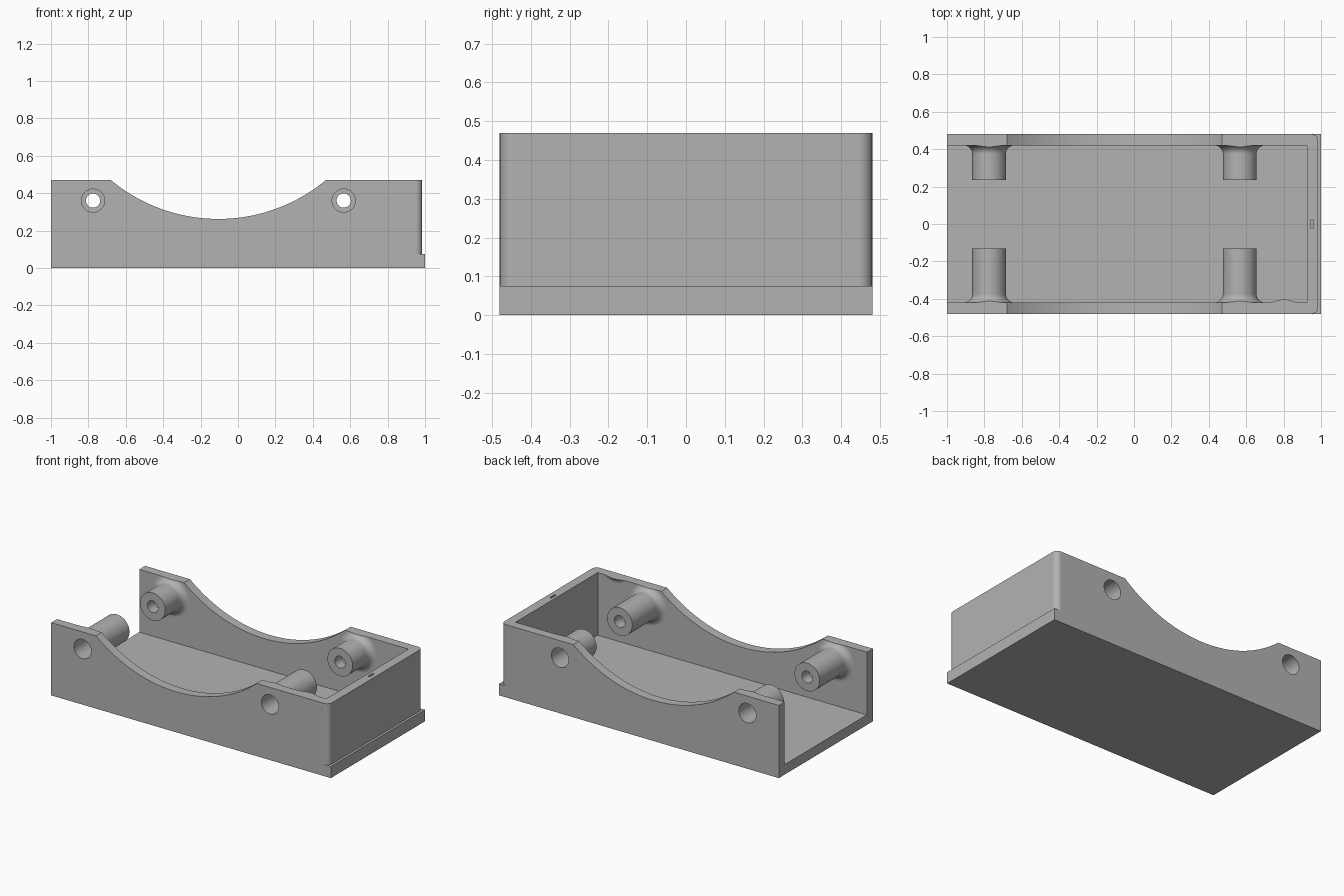
import bpy
import bmesh
from math import sin, cos, pi, radians, asin

if "Cube" in bpy.data.objects:
    bpy.data.objects.remove(bpy.data.objects["Cube"], do_unlink=True)

HALF_Y, INNER_Y, TOP = 0.48, 0.42, 0.47
SIDES = 48

grey = bpy.data.materials.new("light grey plastic")
grey.use_nodes = True
grey.diffuse_color = (0.45, 0.45, 0.45, 1)
grey.node_tree.nodes["Principled BSDF"].inputs["Base Color"].default_value = (0.45, 0.45, 0.45, 1)


def loft(name, rings):
    """Closed solid through equal-length rings of points."""
    bm = bmesh.new()
    loops = [[bm.verts.new(p) for p in ring] for ring in rings]
    n = len(loops[0])
    for a, b in zip(loops, loops[1:]):
        for i in range(n):
            j = (i + 1) % n
            bm.faces.new((a[i], a[j], b[j], b[i]))
    bm.faces.new(loops[0])
    bm.faces.new(loops[-1])
    bmesh.ops.recalc_face_normals(bm, faces=bm.faces)
    mesh = bpy.data.meshes.new(name)
    bm.to_mesh(mesh)
    bm.free()
    mesh.materials.append(grey)
    obj = bpy.data.objects.new(name, mesh)
    bpy.context.collection.objects.link(obj)
    return obj


def box(name, x, y, z):
    return loft(name, [[(x[0], y[0], h), (x[1], y[0], h), (x[1], y[1], h), (x[0], y[1], h)] for h in z])


def turned(name, x, z, profile):
    """Solid turned about an axis along y, from (radius, y) pairs."""
    return loft(name, [[(x + r * cos(2 * pi * i / SIDES), y, z + r * sin(2 * pi * i / SIDES))
                        for i in range(SIDES)] for r, y in profile])


def combine(target, tool, operation):
    tool.hide_render = True
    mod = target.modifiers.new(tool.name, 'BOOLEAN')
    mod.operation, mod.solver, mod.object = operation, 'EXACT', tool
    bpy.context.view_layer.objects.active = target
    bpy.ops.object.modifier_apply(modifier=mod.name)
    bpy.data.objects.remove(tool, do_unlink=True)


# Tray block, hollowed and open at one end
tray = box("mounting_tray", (-1, 1), (-HALF_Y, HALF_Y), (0, 0.52))
combine(tray, box("cavity", (-1.1, 0.925), (-INNER_Y, INNER_Y), (0.065, 0.6)), 'DIFFERENCE')

# Rounded end wall set back above the base lip
fillet = 0.035
cx, cy = 0.985 - fillet, HALF_Y - fillet
corner = [(cx + fillet * sin(a), cy + fillet * cos(a)) for a in [pi / 2 * i / 8 for i in range(9)]]
outline = [(cx, -0.6), (1.1, -0.6), (1.1, 0.6), (cx, 0.6)] + corner + [(x, -y) for x, y in reversed(corner)]
combine(tray, loft("lip_cutter", [[(x, y, z) for x, y in outline] for z in (0.075, 0.7)]), 'DIFFERENCE')

# Screw bosses with a flared root on the inside walls
BOSS_R, FLARE = 0.09, 0.045


def boss(x, z, side, tip):
    profile = [(BOSS_R + FLARE, side * (INNER_Y + 0.03))]
    for i in range(9):
        a = pi / 2 * i / 8
        profile.append((BOSS_R + FLARE * (1 - sin(a)), side * (INNER_Y - FLARE * (1 - cos(a)))))
    profile.append((BOSS_R, tip))
    combine(tray, turned("boss", x, z, profile), 'UNION')


HOLES_X, HOLE_Z = (-0.775, 0.565), 0.36
for x in HOLES_X:
    boss(x, HOLE_Z, -1, -0.13)
    boss(x, HOLE_Z, 1, 0.235)
boss(0.8, 0.57, -1, -0.3)  # only its root survives the rim trim

# Rim trim: flat top with a wide circular cradle
mid, radius, half = -0.105, 0.899, 0.575
span = asin(half / radius)
centre_z = TOP + radius * cos(span)
arc = [(mid + radius * sin(a), centre_z - radius * cos(a)) for a in [span * (i / 24 - 1) for i in range(49)]]
rim = [(-1.2, TOP)] + arc + [(1.2, TOP), (1.2, 0.9), (-1.2, 0.9)]
combine(tray, loft("rim_cutter", [[(x, y, z) for x, z in rim] for y in (-0.7, 0.7)]), 'DIFFERENCE')

# Stepped screw holes: wide from outside, narrow through the tip
for x in HOLES_X:
    for side, step, end in ((-1, -0.2, -0.08), (1, 0.305, 0.18)):
        profile = [(0.062, side * 0.6), (0.062, step), (0.038, step), (0.038, end)]
        combine(tray, turned("screw_hole", x, HOLE_Z, profile), 'DIFFERENCE')

# Small slot in the end wall rim
combine(tray, box("slot", (0.945, 0.957), (-0.025, 0.025), (0.44, 0.6)), 'DIFFERENCE')

# Smooth curved parts while keeping crisp edges and flat walls
bpy.ops.object.select_all(action='DESELECT')
tray.select_set(True)
bpy.context.view_layer.objects.active = tray
bpy.ops.object.shade_smooth_by_angle(angle=radians(30))
normals = tray.modifiers.new("flat_walls", 'WEIGHTED_NORMAL')
normals.keep_sharp = True
